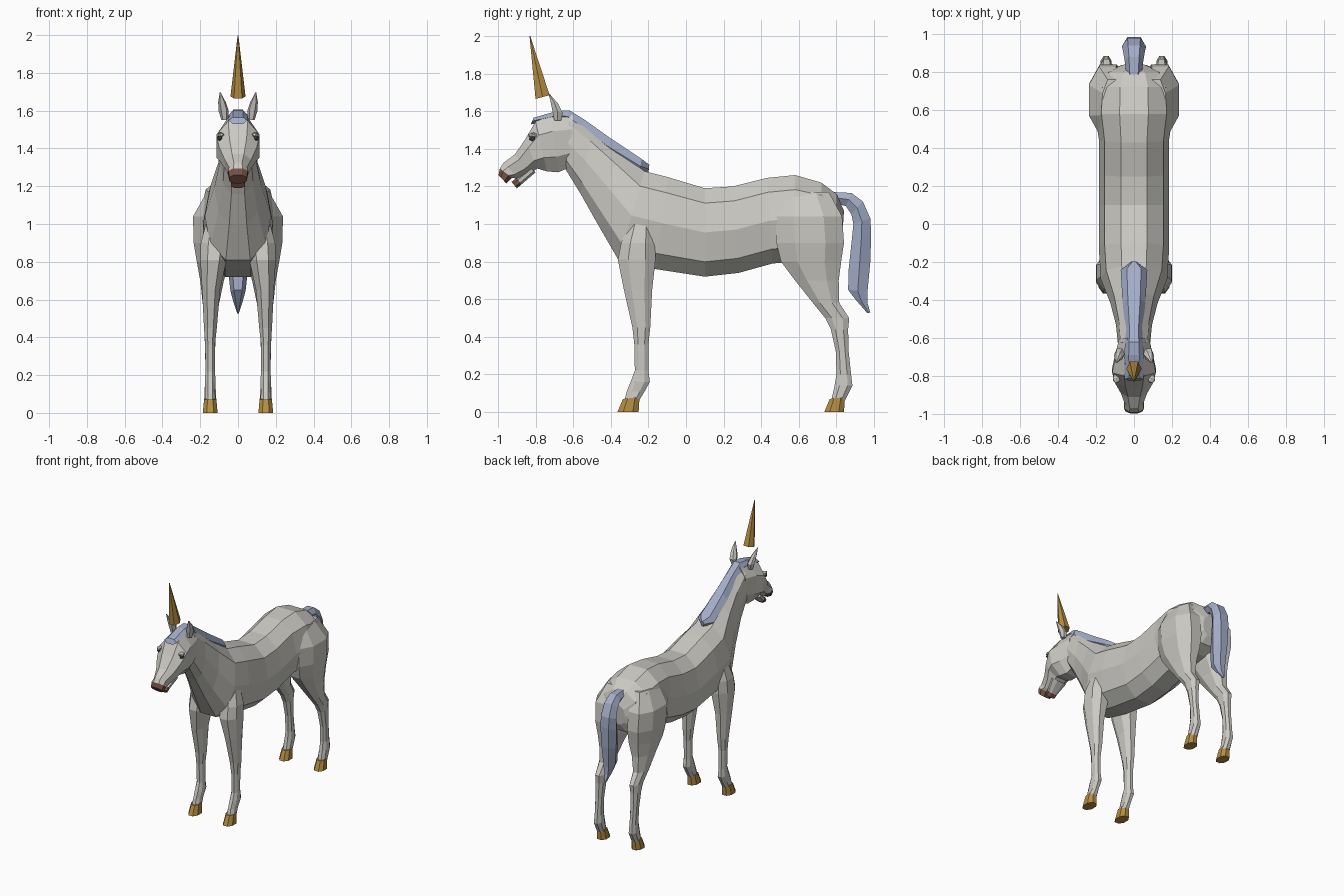
import bpy
import bmesh
import math

if "Cube" in bpy.data.objects:
    bpy.data.objects.remove(bpy.data.objects["Cube"], do_unlink=True)


def make_material(name, red, green, blue):
    material = bpy.data.materials.new(name)
    material.use_nodes = True
    colour = (red, green, blue, 1)
    material.diffuse_color = colour
    material.node_tree.nodes["Principled BSDF"].inputs["Base Color"].default_value = colour
    return material


COAT = make_material("pale grey coat", .60, .59, .55)
HAIR = make_material("lavender hair", .37, .42, .58)
GOLD = make_material("gold horn and hoof", .46, .27, .05)
BROWN = make_material("brown lips", .19, .09, .06)
EYE = make_material("dark eye", .07, .07, .07)


def finish(name, bm, materials, mirrored):
    """Turn a bmesh into a flat shaded object, optionally mirrored across x."""
    bmesh.ops.recalc_face_normals(bm, faces=bm.faces)
    mesh = bpy.data.meshes.new(name)
    bm.to_mesh(mesh)
    bm.free()
    for material in materials:
        mesh.materials.append(material)
    obj = bpy.data.objects.new(name, mesh)
    bpy.context.collection.objects.link(obj)
    if mirrored:
        obj.modifiers.new("Mirror", "MIRROR").use_axis[0] = True
    return obj


def loft(name, rings, sides, materials, power=.9, mirrored=False, second_from=None):
    """Skin rounded rings; each ring is (y, z) of one edge, (y, z) of the
    opposite edge, half width and optional centre x. Segments from index
    second_from onwards take the second material."""
    bm = bmesh.new()
    angles = [(k + .5) * math.tau / sides for k in range(sides)]

    def soften(value):
        return math.copysign(abs(value) ** power, value)

    section = [(soften(math.sin(a)), soften(math.cos(a))) for a in angles]
    wide = max(u for u, v in section)
    tall = max(v for u, v in section)
    loops = []
    for y1, z1, y2, z2, half, *centre in rings:
        x = centre[0] if centre else 0
        loop = []
        for u, v in section:
            t = (1 - v / tall) / 2
            position = (x + half * u / wide, y1 + (y2 - y1) * t, z1 + (z2 - z1) * t)
            loop.append(bm.verts.new(position))
        loops.append(loop)
    for index, (a, b) in enumerate(zip(loops, loops[1:])):
        for k in range(sides):
            j = (k + 1) % sides
            face = bm.faces.new((a[k], a[j], b[j], b[k]))
            face.material_index = int(second_from is not None and index >= second_from)
    bm.faces.new(loops[0])
    last = bm.faces.new(loops[-1])
    last.material_index = int(second_from is not None)
    return finish(name, bm, materials, mirrored)


def leg(name, levels):
    """Loft a mirrored leg from (height, front y, back y, inner x, outer x)."""
    rings = [(front, z, back, z, (outer - inner) / 2, (outer + inner) / 2)
             for z, front, back, inner, outer in levels]
    return loft(name, rings, 8, [COAT], mirrored=True)


def hoof(name, front, back):
    """Flared hoof with its toe pushed forward."""
    rings = [(front + .03, .07, back, .08, .032, .147),
             (front, 0, back - .005, 0, .039, .147)]
    return loft(name, rings, 8, [GOLD], mirrored=True)


def ball(name, centre, size, material):
    """Small squashed mirrored ball."""
    bm = bmesh.new()
    bmesh.ops.create_icosphere(bm, subdivisions=1, radius=1)
    bmesh.ops.scale(bm, vec=size, verts=bm.verts)
    bmesh.ops.translate(bm, vec=centre, verts=bm.verts)
    return finish(name, bm, [material], True)


# Neck and trunk, from the poll to the rump
loft("neck_and_trunk", [
    (-.62, 1.58, -.64, 1.29, .085),
    (-.50, 1.50, -.56, 1.16, .095),
    (-.36, 1.39, -.47, 1.00, .125),
    (-.22, 1.28, -.36, .81, .175),
    (-.10, 1.25, -.16, .76, .185),
    (.10, 1.19, .10, .72, .185),
    (.25, 1.20, .28, .74, .185),
    (.43, 1.245, .46, .79, .185),
    (.58, 1.26, .58, .80, .205),
    (.72, 1.22, .72, .82, .20),
    (.80, 1.16, .80, .86, .155),
    (.84, 1.07, .83, .92, .07),
], 10, [COAT], power=.85)

# Head, with the upper lip as the last segments
loft("head", [
    (-.60, 1.58, -.62, 1.30, .08),
    (-.72, 1.575, -.68, 1.275, .10),
    (-.80, 1.545, -.74, 1.28, .115),
    (-.855, 1.45, -.79, 1.295, .10),
    (-.91, 1.37, -.835, 1.265, .07),
    (-.97, 1.325, -.89, 1.24, .048),
    (-.99, 1.295, -.925, 1.245, .052),
    (-.997, 1.26, -.955, 1.215, .046),
], 8, [COAT, BROWN], second_from=6)

# Lower jaw
loft("lower_jaw", [
    (-.83, 1.30, -.80, 1.275, .06),
    (-.90, 1.245, -.875, 1.21, .038),
    (-.928, 1.225, -.90, 1.19, .036),
], 8, [COAT, BROWN], second_from=1)

# Eyes and brows
ball("eyes", (.097, -.815, 1.455), (.016, .02, .016), EYE)
ball("brows", (.092, -.812, 1.472), (.022, .03, .014), COAT)

# Ears
loft("ears", [
    (-.70, 1.55, -.665, 1.55, .018, .07),
    (-.712, 1.61, -.655, 1.59, .027, .076),
    (-.72, 1.65, -.68, 1.64, .02, .085),
    (-.733, 1.697, -.728, 1.695, .003, .094),
], 6, [COAT], mirrored=True)

# Floating horn
loft("horn", [
    (-.80, 1.665, -.725, 1.685, .04),
    (-.832, 1.999, -.828, 1.999, .002),
], 6, [GOLD])

# Mane along the crest, ending in a forelock
loft("mane", [
    (-.195, 1.315, -.20, 1.27, .012),
    (-.235, 1.345, -.25, 1.27, .07),
    (-.40, 1.455, -.43, 1.37, .06),
    (-.54, 1.555, -.57, 1.48, .045),
    (-.62, 1.605, -.64, 1.54, .047),
    (-.69, 1.60, -.69, 1.55, .052),
    (-.81, 1.565, -.825, 1.53, .05),
], 6, [HAIR])

# Tail
loft("tail", [
    (.78, 1.17, .79, 1.11, .04),
    (.88, 1.165, .85, 1.095, .05),
    (.94, 1.12, .88, 1.05, .058),
    (.98, 1.03, .89, 1.00, .064),
    (.985, .95, .88, .90, .064),
    (.98, .80, .865, .76, .055),
    (.965, .64, .862, .65, .04),
    (.965, .58, .90, .60, .025),
    (.98, .53, .965, .525, .004),
], 6, [HAIR])

# Front legs
leg("front_legs", [
    (1.02, -.30, -.18, .06, .165),
    (.90, -.345, -.165, .05, .197),
    (.81, -.362, -.162, .06, .20),
    (.65, -.33, -.18, .095, .19),
    (.45, -.285, -.19, .112, .18),
    (.36, -.275, -.20, .122, .174),
    (.22, -.272, -.20, .122, .172),
    (.16, -.295, -.192, .118, .176),
    (.11, -.315, -.22, .122, .172),
    (.06, -.328, -.25, .117, .177),
])
hoof("front_hooves", -.365, -.247)

# Haunches and hind legs
leg("hind_legs", [
    (1.17, .50, .76, .07, .165),
    (1.04, .475, .83, .04, .238),
    (.90, .48, .84, .035, .235),
    (.80, .505, .825, .045, .218),
    (.70, .58, .812, .075, .20),
    (.58, .675, .815, .10, .187),
    (.50, .74, .868, .11, .18),
    (.44, .77, .862, .116, .178),
    (.32, .797, .865, .122, .174),
    (.20, .80, .878, .122, .172),
    (.14, .79, .885, .118, .176),
    (.06, .772, .845, .117, .177),
])
hoof("hind_hooves", .735, .845)
